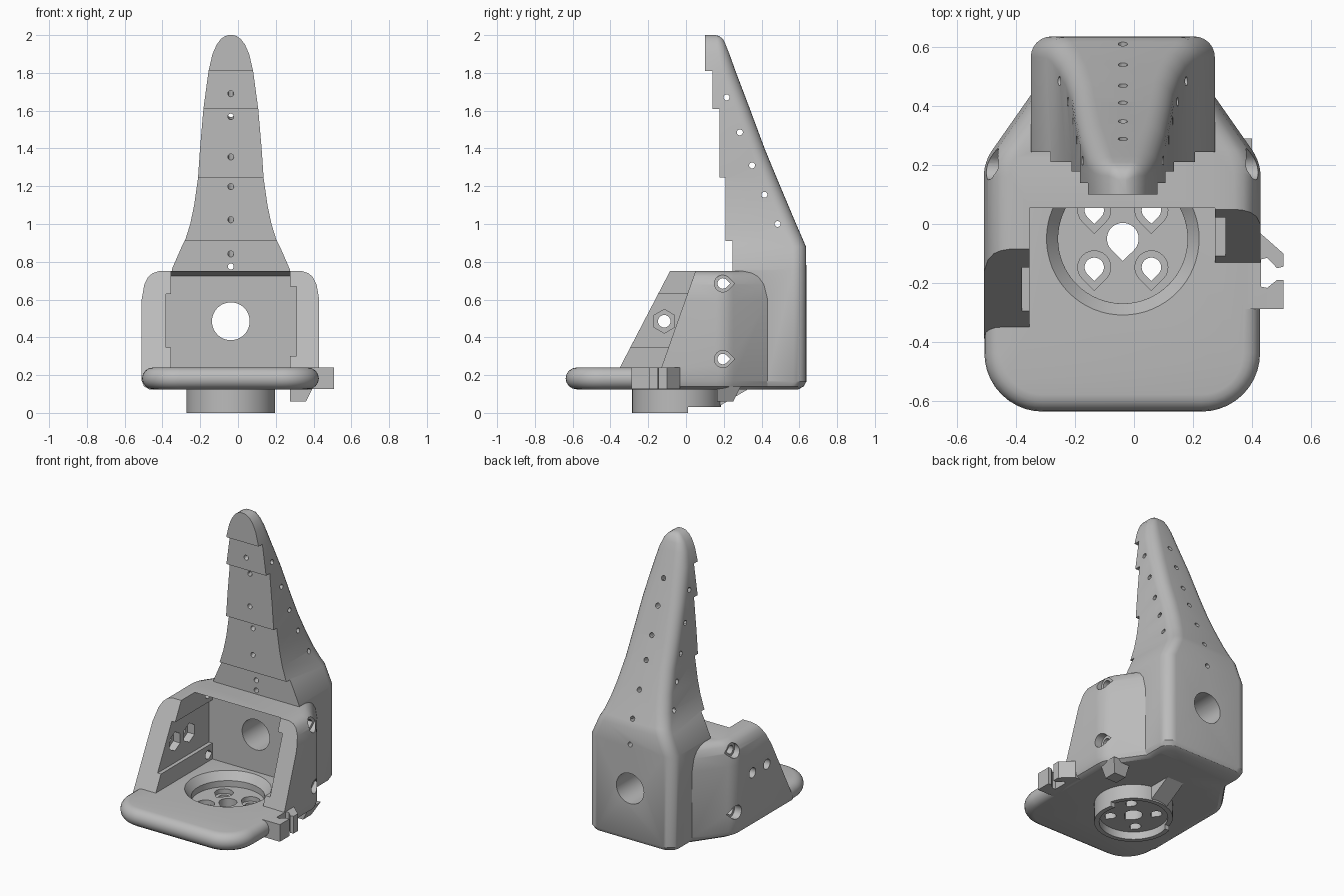
import bpy, bmesh, math
from mathutils import Vector

if "Cube" in bpy.data.objects:
    bpy.data.objects.remove(bpy.data.objects["Cube"], do_unlink=True)

CX = -0.038          # centre line of the part
AXIS = {"x": lambda u, v, w: (w, u, v),
        "y": lambda u, v, w: (u, w, v),
        "z": lambda u, v, w: (u, v, w)}


def loft(name, rings):
    """Closed solid through equal-length rings of points."""
    bm = bmesh.new()
    loops = [[bm.verts.new(p) for p in ring] for ring in rings]
    n = len(loops[0])
    for a, b in zip(loops, loops[1:]):
        for i in range(n):
            j = (i + 1) % n
            bm.faces.new((a[i], a[j], b[j], b[i]))
    bm.faces.new(loops[0][::-1])
    bm.faces.new(loops[-1])
    bmesh.ops.recalc_face_normals(bm, faces=bm.faces)
    mesh = bpy.data.meshes.new(name)
    bm.to_mesh(mesh)
    bm.free()
    ob = bpy.data.objects.new(name, mesh)
    bpy.context.scene.collection.objects.link(ob)
    return ob


def prism(name, axis, pts, lo, hi):
    return loft(name, [[AXIS[axis](u, v, w) for u, v in pts] for w in (lo, hi)])


def box(name, x0, x1, y0, y1, z0, z1):
    return prism(name, "z", [(x0, y0), (x1, y0), (x1, y1), (x0, y1)], z0, z1)


def rod(name, p0, p1, r0, r1=None, n=24):
    p0, p1 = Vector(p0), Vector(p1)
    d = (p1 - p0).normalized()
    a = d.orthogonal().normalized()
    b = d.cross(a)
    turn = [2 * math.pi * i / n for i in range(n)]
    return loft(name, [[p + (a * math.cos(t) + b * math.sin(t)) * r for t in turn]
                       for p, r in ((p0, r0), (p1, r1 or r0))])


def rounded(pts, cuts, n=6):
    """Polygon whose corners become circular arcs of the given tangent length."""
    out = []
    for i, (p, t) in enumerate(zip(pts, cuts)):
        p = Vector(p)
        if t == 0:
            out.append(p)
            continue
        a = (Vector(pts[i - 1]) - p).normalized()
        b = (Vector(pts[(i + 1) % len(pts)]) - p).normalized()
        w = math.sin(a.angle(b) / 2)
        for k in range(n + 1):
            s = k / n
            c0, c1, c2 = (1 - s) ** 2, 2 * s * (1 - s) * w, s * s
            out.append(((p + a * t) * c0 + p * c1 + (p + b * t) * c2) / (c0 + c1 + c2))
    return out


def teardrop(u, v, r, point):
    pts = [(u + r * math.cos(point + math.radians(a)), v + r * math.sin(point + math.radians(a)))
           for a in range(45, 316, 15)]
    return pts + [(u + 1.41 * r * math.cos(point), v + 1.41 * r * math.sin(point))]


def boolean(ob, others, op):
    for other in others:
        m = ob.modifiers.new("bool", "BOOLEAN")
        m.operation, m.solver, m.object = op, "EXACT", other
        dg = bpy.context.evaluated_depsgraph_get()
        mesh = bpy.data.meshes.new_from_object(ob.evaluated_get(dg))
        ob.modifiers.clear()
        ob.data = mesh
        bpy.data.objects.remove(other, do_unlink=True)


# Finger tower and the block below it
tower = []
for z, w, yb in [(0.125, 0.27, 0.595), (0.14, 0.3, 0.623), (0.165, 0.3125, 0.637),
                 (0.76, 0.3125, 0.637), (0.88, 0.26, 0.635), (0.92, 0.24, 0.618),
                 (1.0, 0.215, 0.583), (1.1, 0.194, 0.541), (1.24, 0.174, 0.482),
                 (1.4, 0.163, 0.416), (1.61, 0.145, 0.338), (1.81, 0.118, 0.262),
                 (1.9, 0.097, 0.23), (1.95, 0.075, 0.21), (1.98, 0.052, 0.195),
                 (1.995, 0.03, 0.175), (2.0, 0.012, 0.155)]:
    r = min(0.07, 0.6 * w, 0.6 * (yb - 0.1))
    pts = [(CX - w, 0.1), (CX + w, 0.1), (CX + w, yb), (CX - w, yb)]
    tower.append([(p.x, p.y, z) for p in rounded(pts, (0, 0, r, r))])
bracket = loft("finger_bracket", tower)
boolean(bracket, [prism("steps", "x", [(0, 0), (0.245, 0), (0.245, 0.91), (0.21, 0.91),
                                       (0.21, 1.245), (0.178, 1.245), (0.178, 1.61),
                                       (0.14, 1.61), (0.14, 1.81), (0, 1.81)], -1, 1)], "DIFFERENCE")

# Housing with side walls
shell = []
for z, d in [(0.125, 0.04), (0.14, 0.012), (0.17, 0), (0.6, 0), (0.68, 0.014),
             (0.72, 0.034), (0.74, 0.058), (0.75, 0.09)]:
    pts = [(d - 0.51, -0.4), (0.43 - d, -0.4), (0.43 - d, 0.21), (0.22 - d, 0.51),
           (d - 0.3, 0.51), (d - 0.51, 0.21)]
    shell.append([(p.x, p.y, z) for p in rounded(pts, (0, 0, 0.05, 0, 0, 0.05))])
housing = loft("housing", shell)
boolean(housing, [
    prism("pocket", "x", [(-0.8, 0.2), (0.24, 0.2), (0.24, 0.725), (0.055, 0.75),
                          (0.05, 0.9), (-0.8, 0.9)], -0.355, 0.275),
    prism("left_slant", "x", [(-0.8, 0.1), (-0.18, 0.1), (0.05, 0.75), (0.085, 0.85),
                              (-0.8, 0.85)], 0, 0.8),
    prism("right_slant", "x", [(-0.8, 0.1), (-0.423, 0.1), (-0.085, 0.75), (-0.033, 0.85),
                               (-0.8, 0.85)], -0.8, 0),
    box("left_slot", 0.2, 0.31, -0.7, 0.239, 0.3, 0.67),
    box("right_slot", -0.38, -0.2, -0.7, 0.239, 0.345, 0.63)], "DIFFERENCE")

# Base plate with a fully rounded rim
rim = []
for k in range(9):
    a = math.pi * (k / 8 - 0.5)
    d = 0.0595 - 0.0575 * math.cos(a)
    pts = [(d - 0.51, d - 0.639), (0.43 - d, d - 0.639), (0.43 - d, 0.1), (0.25 - d, 0.35),
           (d - 0.33, 0.35), (d - 0.51, 0.1)]
    rim.append([(p.x, p.y, 0.1825 + 0.0575 * math.sin(a))
                for p in rounded(pts, (0.2 - d, 0.2 - d, 0, 0, 0, 0), 10)])
plate = loft("base_plate", rim)

# Cable clip on the side of the plate
clip = prism("clip", "z", [(0.36, -0.288), (0.507, -0.288), (0.507, -0.19), (0.486, -0.19),
                           (0.452, -0.217), (0.432, -0.213), (0.432, -0.12), (0.452, -0.115),
                           (0.486, -0.15), (0.507, -0.145), (0.507, -0.1), (0.43, -0.032),
                           (0.36, -0.032)], 0.126, 0.239)

# Wrist collar and the locking tabs underneath
collar = rod("collar", (CX, -0.05, 0), (CX, -0.05, 0.2), 0.235, n=64)
boolean(collar, [box("collar_step", -0.5, 0.5, 0.01, 0.4, -0.1, 0.03)], "DIFFERENCE")
rear_tab = prism("rear_tab", "x", [(0.05, 0.15), (0.05, 0.031), (0.167, 0.031),
                                   (0.33, 0.126), (0.33, 0.15)], -0.11, 0.014)
side_tab = loft("side_tab", [[(x, y, z) for x, y in ((0.275, 0.165), (x1, 0.165), (x1, y1), (0.275, y1))]
                             for z, x1, y1 in ((0.06, 0.36, 0.25), (0.14, 0.4, 0.29))])
boolean(bracket, [housing, plate, clip, collar, rear_tab, side_tab], "UNION")

# Wrist recess and its screw holes
cuts = [rod("recess_cone", (CX, -0.05, 0.25), (CX, -0.05, 0.19), 0.267, 0.22, 64),
        rod("recess", (CX, -0.05, 0.2), (CX, -0.05, 0.15), 0.2199, n=64),
        rod("collar_bore", (CX, -0.05, -0.05), (CX, -0.05, 0.05), 0.205, n=64),
        prism("centre_hole", "z", teardrop(CX, -0.05, 0.054, -math.pi / 2), -0.1, 0.3)]
for sx in (-1, 1):
    for sy in (-1, 1):
        x, y = CX + sx * 0.097, -0.05 + sy * 0.097
        cuts += [prism("screw_hole", "z", teardrop(x, y, 0.033, -math.pi / 2), -0.1, 0.3),
                 prism("screw_seat", "z", teardrop(x, y, 0.056, -math.pi / 2), 0.12, 0.2)]

# Cable passage through the back
cuts.append(rod("passage", (CX, 0.1, 0.485), (CX, 0.8, 0.485), 0.1, n=48))

# Side wall screw holes
for z in (0.285, 0.685):
    cuts += [prism("wall_hole", "x", teardrop(0.195, z, 0.028, 0), lo, hi)
             for lo, hi in ((-0.7, -0.3), (0.22, 0.6))]
    cuts += [prism("wall_seat", "x", teardrop(0.195, z, 0.045, 0), lo, hi)
             for lo, hi in ((-0.7, -0.46), (0.38, 0.6))]

# Hexagonal nut pockets in the right wall
for y in (-0.115, 0.035):
    hexagon = [(y + 0.063 * math.sin(k * math.pi / 3), 0.485 + 0.063 * math.cos(k * math.pi / 3))
               for k in range(6)]
    cuts += [prism("nut_pocket", "x", hexagon, -0.43, -0.3),
             rod("nut_hole", (-0.7, y, 0.485), (-0.3, y, 0.485), 0.033)]

# Thread holes through the tower
for (y0, z0), z1 in zip([(0.275, 1.735), (0.34, 1.58), (0.41, 1.41), (0.475, 1.27),
                         (0.54, 1.1), (0.61, 0.935)], (1.71, 1.57, 1.36, 1.195, 1.02, 0.83)):
    back, front = Vector((CX, y0, z0)), Vector((CX, 0.2, z1))
    step = (back - front).normalized() * 0.12
    cuts.append(rod("thread_hole", front - step, back + step, 0.016, n=12))
cuts.append(rod("low_thread_hole", (CX, 0.1, 0.775), (CX, 0.8, 0.775), 0.016, n=12))
for y, z in [(0.215, 1.67), (0.285, 1.485), (0.35, 1.31), (0.415, 1.155), (0.485, 1.0)]:
    cuts.append(rod("cross_hole", (-0.5, y, z), (0.5, y, z), 0.016, n=12))
boolean(bracket, cuts, "DIFFERENCE")

# Single grey plastic
grey = bpy.data.materials.new("grey_plastic")
grey.use_nodes = True
colour = (0.5, 0.5, 0.5, 1)
grey.diffuse_color = colour
grey.node_tree.nodes["Principled BSDF"].inputs["Base Color"].default_value = colour
bracket.data.materials.clear()
bracket.data.materials.append(grey)
bpy.ops.object.select_all(action="DESELECT")
bracket.select_set(True)
bpy.context.view_layer.objects.active = bracket
bpy.ops.object.shade_smooth_by_angle(angle=math.radians(30))
